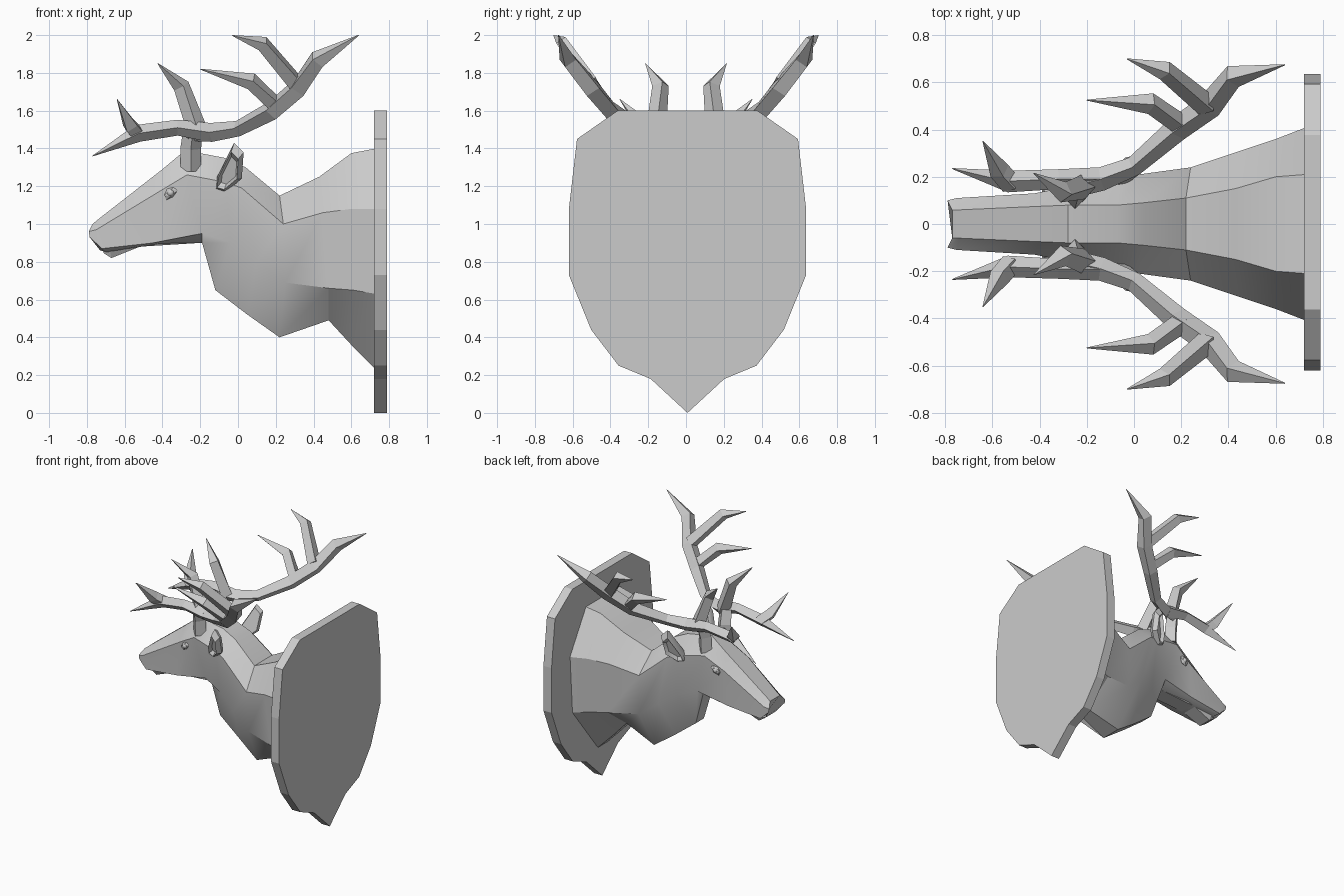
import bpy, bmesh, math
from mathutils import Vector, Matrix

if "Cube" in bpy.data.objects:
    bpy.data.objects.remove(bpy.data.objects["Cube"])


def finish(name, bm, smooth=None):
    bmesh.ops.recalc_face_normals(bm, faces=bm.faces)
    mesh = bpy.data.meshes.new(name)
    bm.to_mesh(mesh)
    bm.free()
    ob = bpy.data.objects.new(name, mesh)
    bpy.context.collection.objects.link(ob)
    if smooth:
        bpy.ops.object.select_all(action='DESELECT')
        ob.select_set(True)
        bpy.context.view_layer.objects.active = ob
        bpy.ops.object.shade_smooth_by_angle(angle=math.radians(smooth))
    return ob


def loft(bm, rings):
    """Skin closed rings of equal length and cap both ends."""
    vs = [[bm.verts.new(p) for p in r] for r in rings]
    n = len(vs[0])
    for a, b in zip(vs, vs[1:]):
        for i in range(n):
            j = (i + 1) % n
            bm.faces.new((a[i], a[j], b[j], b[i]))
    bm.faces.new(vs[0])
    bm.faces.new(vs[-1])


def mirrored_ring(row):
    """Right-hand half section given top to bottom -> full ring."""
    return list(row) + [(x, -y, z) for x, y, z in reversed(row)]


def spike(bm, path, radii, side):
    """Four-sided tapering branch."""
    pts = [Vector((x, y * side, z)) for x, y, z in path]
    rings = []
    for i, p in enumerate(pts):
        t = (pts[min(i + 1, len(pts) - 1)] - pts[max(i - 1, 0)]).normalized()
        ref = Vector((0, 0, 1)) if abs(t.z) < 0.9 else Vector((1, 0, 0))
        u = t.cross(ref).normalized()
        v = u.cross(t)
        r = radii[i]
        rings.append([p + r * (u * math.cos(a) + v * math.sin(a))
                      for a in (k * math.pi / 2 for k in range(4))])
    loft(bm, rings)


# Shield-shaped wall plaque
half = [(0.37, 1.6), (0.585, 1.45), (0.628, 1.08), (0.628, 0.73),
        (0.51, 0.44), (0.365, 0.25), (0.195, 0.18)]
outline = half + [(0, 0)] + [(-y, z) for y, z in reversed(half)]
bm = bmesh.new()
loft(bm, [[(x, y + 0.008, z) for y, z in outline] for x in (0.72, 0.79)])
finish("wall_plaque", bm)

# Head and neck: each row is crown, upper side, lower side, underside
sections = [
    [(-.77, .06, 1.0), (-.79, .10, .96), (-.785, .10, .93), (-.73, .06, .86)],
    [(-.74, .06, 1.025), (-.75, .11, .97), (-.72, .11, .87), (-.69, .06, .85)],
    [(-.40, .075, 1.29), (-.42, .13, 1.17), (-.45, .12, .90), (-.45, .06, .89)],
    [(-.28, .08, 1.39), (-.27, .16, 1.26), (-.19, .13, .95), (-.19, .06, .90)],
    [(-.07, .08, 1.35), (-.06, .19, 1.22), (-.04, .17, .90), (-.12, .05, .65)],
    [(.04, .09, 1.30), (.02, .21, 1.19), (.10, .20, .80), (.05, .06, .52)],
    [(.22, .11, 1.15), (.24, .24, 1.0), (.25, .23, .69), (.22, .08, .40)],
    [(.43, .15, 1.25), (.45, .31, 1.06), (.48, .28, .66), (.48, .05, .49)],
    [(.60, .20, 1.375), (.60, .36, 1.08), (.61, .33, .65), (.60, .05, .36)],
    [(.73, .21, 1.4), (.73, .41, 1.08), (.73, .38, .63), (.73, .06, .23)],
]
bm = bmesh.new()
loft(bm, [mirrored_ring(r) for r in sections])
finish("head_and_neck", bm, 32)

# Lower jaw
jaw = [
    [(-.72, .06, .87), (-.71, .05, .845)],
    [(-.68, .08, .88), (-.67, .055, .82)],
    [(-.52, .09, .91), (-.52, .06, .88)],
    [(-.20, .10, .95), (-.20, .06, .90)],
]
bm = bmesh.new()
loft(bm, [mirrored_ring(r) for r in jaw])
finish("lower_jaw", bm)

# Antler branches: (path, radii)
branches = [
    # pedicle
    ([(-.25, .115, 1.28), (-.25, .12, 1.40), (-.24, .15, 1.50)], [.055, .055, .05]),
    # main beam sweeping back
    ([(-.26, .16, 1.49), (-.14, .19, 1.485), (0, .245, 1.505), (.18, .40, 1.60),
      (.32, .50, 1.72), (.42, .625, 1.87), (.64, .675, 2.0)],
     [.05, .05, .042, .052, .055, .05, .002]),
    # upper and lower rear tines
    ([(.31, .50, 1.74), (.13, .65, 1.955), (-.03, .70, 1.998)], [.05, .042, .002]),
    ([(.20, .42, 1.63), (.07, .51, 1.755), (-.20, .525, 1.82)], [.045, .045, .002]),
    # brow branch forwards and its side tine
    ([(-.15, .19, 1.485), (-.32, .19, 1.51), (-.53, .18, 1.48), (-.77, .235, 1.36)],
     [.05, .042, .046, .002]),
    ([(-.52, .165, 1.47), (-.57, .225, 1.52), (-.64, .35, 1.66)], [.045, .045, .002]),
    # upright tine
    ([(-.21, .16, 1.48), (-.30, .135, 1.73), (-.425, .215, 1.85)], [.055, .045, .002]),
]

for side, label in ((1, "left"), (-1, "right")):
    bm = bmesh.new()
    for path, radii in branches:
        spike(bm, path, radii, side)
    finish("antler_" + label, bm)

    # Ear: thin cupped blade leaning outwards
    outer = [(-.12, .15, 1.18), (-.11, .18, 1.25), (-.02, .26, 1.43),
             (.03, .27, 1.38), (.02, .23, 1.24), (-.07, .16, 1.165)]
    bm = bmesh.new()
    ring = [Vector((x, y * side, z)) for x, y, z in outer]
    mid = sum(ring, Vector()) / 6
    shift = Vector((-.01, .035 * side, -.01))
    inset = [mid + (p - mid) * .75 + shift for p in ring]
    cup = [mid + (p - mid) * .55 + shift * .3 for p in ring]
    back = [mid + (p - mid) * .85 - shift * .6 for p in ring]
    loft(bm, [back, ring, inset, cup])
    finish("ear_" + label, bm, 40)

    # Eye: tilted faceted lid with a small ball
    place = Matrix.Translation((-.355, .137 * side, 1.165)) @ Matrix.Rotation(math.radians(-40), 4, 'Y')
    bm = bmesh.new()
    bmesh.ops.create_icosphere(bm, subdivisions=1, radius=1,
                               matrix=place @ Matrix.Diagonal((.048, .022, .03, 1)))
    finish("eyelid_" + label, bm)
    bm = bmesh.new()
    bmesh.ops.create_uvsphere(bm, u_segments=10, v_segments=6, radius=.02,
                              matrix=Matrix.Translation((-.357, .145 * side, 1.165)))
    finish("eye_" + label, bm, 60)
